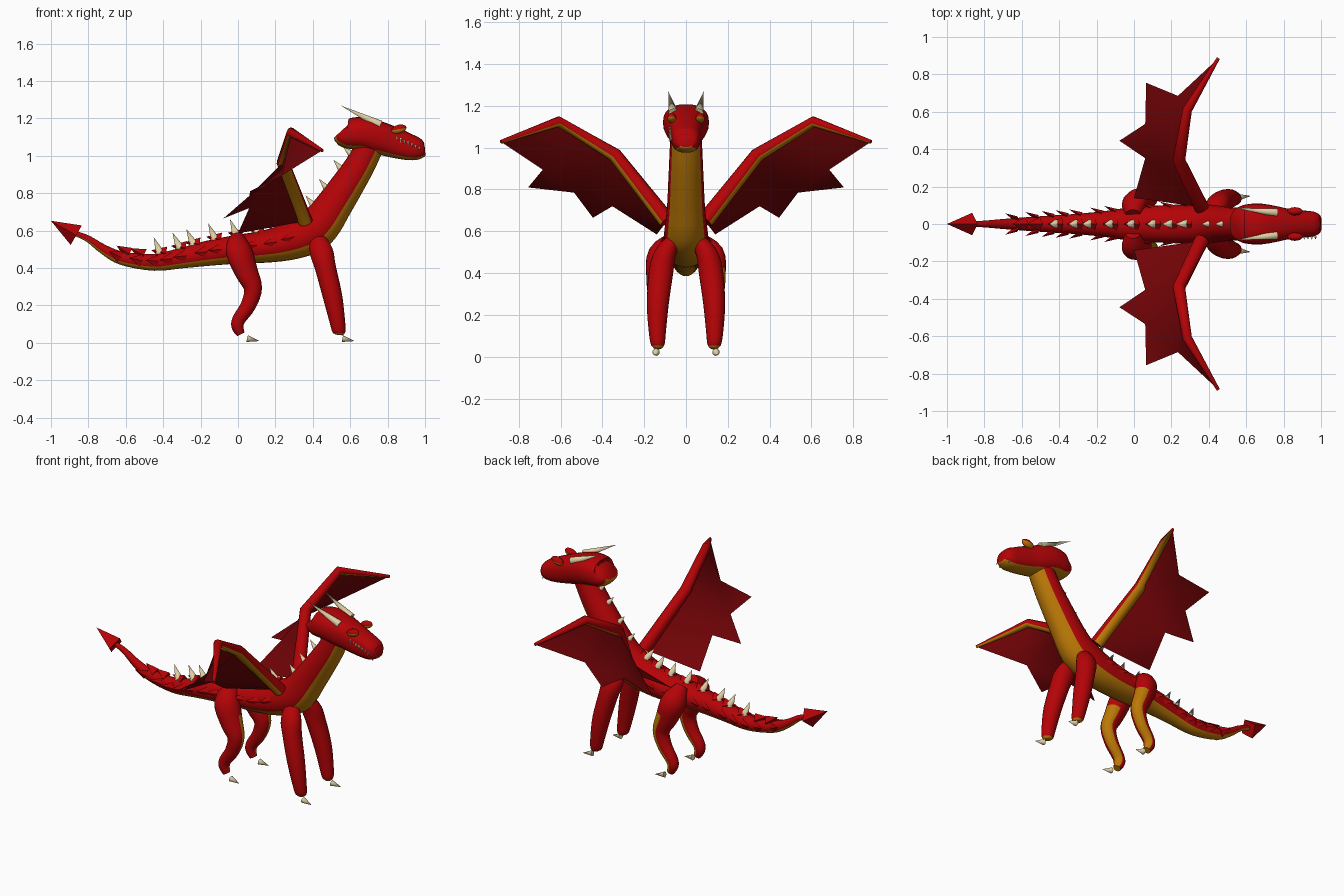
import bpy, bmesh, math
from mathutils import Vector

if "Cube" in bpy.data.objects:
    bpy.data.objects.remove(bpy.data.objects["Cube"])


def material(name, rgb):
    m = bpy.data.materials.new(name)
    m.diffuse_color = (*rgb, 1)
    m.use_nodes = True
    m.node_tree.nodes["Principled BSDF"].inputs["Base Color"].default_value = m.diffuse_color
    return m


RED = material("red scales", (0.46, 0.001, 0.002))
DARK = material("dark red membrane", (0.17, 0.001, 0.002))
GOLD = material("gold belly", (0.5, 0.19, 0.002))
BONE = material("bone", (0.74, 0.62, 0.37))


def finish(name, bm, mats, smooth=True):
    bmesh.ops.recalc_face_normals(bm, faces=bm.faces[:])
    for f in bm.faces:
        f.smooth = smooth
    me = bpy.data.meshes.new(name)
    bm.to_mesh(me)
    bm.free()
    for m in mats:
        me.materials.append(m)
    ob = bpy.data.objects.new(name, me)
    bpy.context.collection.objects.link(ob)
    if smooth:
        bpy.ops.object.select_all(action='DESELECT')
        ob.select_set(True)
        bpy.context.view_layer.objects.active = ob
        bpy.ops.object.shade_smooth_by_angle(angle=math.radians(50))
    return ob


def resample(pts, steps):
    """Catmull-Rom through rows of numbers."""
    pts = [Vector(p) for p in pts]
    out = []
    for i in range(len(pts) - 1):
        p0, p1 = pts[max(i - 1, 0)], pts[i]
        p2, p3 = pts[i + 1], pts[min(i + 2, len(pts) - 1)]
        for k in range(steps):
            t = k / steps
            out.append(0.5 * (2 * p1 + (p2 - p0) * t + (2 * p0 - 5 * p1 + 4 * p2 - p3) * t * t
                              + (3 * p1 - p0 - 3 * p2 + p3) * t ** 3))
    return out + [pts[-1]]


def tube(name, pts, ref, gold=60, steps=4, n=24, power=1.0, gold_below=9, end_gold=False):
    """Tube through rows (x, y, z, depth radius, side radius); gold on the side facing ref."""
    rows = resample(pts, steps)
    bm = bmesh.new()
    rings, frames = [], []

    def bend(v):
        return math.copysign(abs(v) ** power, v)

    for i, r in enumerate(rows):
        c = Vector(r[:3])
        t = (Vector(rows[min(i + 1, len(rows) - 1)][:3]) - Vector(rows[max(i - 1, 0)][:3])).normalized()
        b = Vector(ref)
        b = (b - t * b.dot(t)).normalized()
        s = t.cross(b)
        frames.append((c, t, b, s, r[3], r[4]))
        rings.append([bm.verts.new(c + b * bend(math.cos(a)) * r[3] + s * bend(math.sin(a)) * r[4])
                      for a in (2 * math.pi * k / n for k in range(n))])
    for r0, r1, fr in zip(rings, rings[1:], frames):
        for k in range(n):
            f = bm.faces.new((r0[k], r0[(k + 1) % n], r1[(k + 1) % n], r1[k]))
            angle = 360 * (k + 0.5) / n
            f.material_index = int(min(angle, 360 - angle) < gold and fr[0].z < gold_below)
    bm.faces.new(rings[0])
    bm.faces.new(rings[-1]).material_index = int(end_gold)
    finish(name, bm, [RED, GOLD])
    return frames


def cones(name, items, mat, n=10, smooth=True, flat=1.0):
    """One object holding cones given as (base, tip, radius); flat thins them sideways."""
    bm = bmesh.new()
    for base, tip, r in items:
        base, tip = Vector(base), Vector(tip)
        d = (tip - base).normalized()
        u = d.cross(Vector((0, 1, 0))).normalized()
        v = d.cross(u) * flat
        ring = [bm.verts.new(base + (u * math.cos(a) + v * math.sin(a)) * r)
                for a in (2 * math.pi * k / n for k in range(n))]
        top = bm.verts.new(tip)
        bm.faces.new(ring)
        for k in range(n):
            bm.faces.new((ring[k], ring[(k + 1) % n], top))
    return finish(name, bm, [mat], smooth)


# Body: tail, trunk and neck in one tube
body = tube("body", [
    (-0.87, 0, 0.585, 0.014, 0.014), (-0.80, 0, 0.555, 0.018, 0.018),
    (-0.72, 0, 0.50, 0.026, 0.025), (-0.62, 0, 0.452, 0.036, 0.033),
    (-0.45, 0, 0.43, 0.045, 0.045), (-0.30, 0, 0.453, 0.055, 0.055),
    (-0.15, 0, 0.48, 0.068, 0.07), (0, 0, 0.50, 0.077, 0.092),
    (0.15, 0, 0.515, 0.087, 0.1), (0.28, 0, 0.545, 0.102, 0.105),
    (0.39, 0, 0.59, 0.112, 0.105), (0.45, 0, 0.645, 0.108, 0.098),
    (0.51, 0, 0.73, 0.098, 0.09), (0.58, 0, 0.835, 0.089, 0.085),
    (0.65, 0, 0.945, 0.08, 0.08), (0.71, 0, 1.06, 0.074, 0.075)], (0.6, 0, -0.8), 58)

# Head with gold lower jaw
tube("head", [
    (0.555, 0, 1.135, 0.055, 0.075), (0.58, 0, 1.118, 0.078, 0.1),
    (0.66, 0, 1.12, 0.088, 0.11), (0.74, 0, 1.10, 0.088, 0.1),
    (0.82, 0, 1.075, 0.083, 0.083), (0.90, 0, 1.05, 0.073, 0.073),
    (0.96, 0, 1.035, 0.06, 0.066), (0.99, 0, 1.03, 0.042, 0.052),
    (1.0, 0, 1.03, 0.028, 0.035)], (0, 0, -1), 50, power=0.82)


def frame_at(x):
    return min(body, key=lambda f: abs(f[0].x - x))


# Bone spikes and red scales along the back, red fins on the flanks
spikes, scales, fins = [], [], []
spots = [(-0.42 + 0.104 * i, 0.092, 0.024, -0.025) for i in range(8)]
spots += [(x, 0.058, 0.017, 0.018) for x in (0.48, 0.55, 0.61, 0.665)]
for x, h, r, lean in spots:
    c, t, b, s, rb, rs = frame_at(x)
    p = c - b * rb * 0.95
    spikes.append((p, p - b * h + t * lean, r))
for i in range(10):
    c, t, b, s, rb, rs = frame_at(-0.63 + 0.104 * i)
    p = c - b * rb * 0.9
    scales.append((p + t * 0.03, p - t * 0.045 - b * 0.025, 0.037))
for i in range(11):
    c, t, b, s, rb, rs = frame_at(-0.65 + 0.092 * i)
    for side in (1, -1):
        p = c + s * side * rs * 0.88 - b * rb * 0.15 + t * 0.02
        fins.append((p, p - t * 0.065 + s * side * 0.03 - b * 0.005, 0.034))
cones("back_spikes", spikes, BONE)
cones("back_scales", scales, RED, 4, False)
cones("flank_fins", fins, RED, 4, False, 0.45)

# Tail spade
cones("tail_spade", [((-0.865, 0, 0.575), (-1.0, 0, 0.652), 0.06)], RED, 4, False)

claws, horns, fangs = [], [], []
for side, label in ((1, "left"), (-1, "right")):
    # Legs
    tube(label + "_front_leg", [(x, side * y, z, a, b) for x, y, z, a, b in (
        (0.42, 0.05, 0.57, 0.04, 0.03), (0.445, 0.1, 0.49, 0.062, 0.052),
        (0.468, 0.12, 0.40, 0.056, 0.058), (0.505, 0.135, 0.25, 0.052, 0.052),
        (0.53, 0.137, 0.12, 0.042, 0.041), (0.54, 0.135, 0.06, 0.035, 0.033),
        (0.54, 0.135, 0.042, 0.02, 0.02))], (1, 0, 0), 180, gold_below=0.058, end_gold=True)
    tube(label + "_hind_leg", [(x, side * y, z, a, b) for x, y, z, a, b in (
        (-0.005, 0.05, 0.56, 0.04, 0.04), (0.005, 0.115, 0.49, 0.075, 0.062),
        (0.045, 0.13, 0.38, 0.066, 0.055), (0.08, 0.135, 0.29, 0.05, 0.046),
        (0.055, 0.135, 0.20, 0.042, 0.04), (0.005, 0.135, 0.125, 0.036, 0.035),
        (-0.002, 0.135, 0.085, 0.032, 0.033), (0.015, 0.135, 0.045, 0.022, 0.022))],
        (1, 0.75, 0), 42, gold_below=0.43, end_gold=True)
    for x in (0.05, 0.56):
        claws.append(((x, side * 0.143, 0.022), (x + 0.065, side * 0.15, 0.009), 0.018))

    # Wing arm and membrane
    base, elbow = (0.36, side * 0.09, 0.65), (0.24, side * 0.34, 0.965)
    wrist, tip = (0.285, side * 0.61, 1.125), (0.45, side * 0.885, 1.028)
    tube(label + "_wing_arm", [(*base, 0.04, 0.04), (*elbow, 0.034, 0.034),
                               (*wrist, 0.026, 0.026), (*tip, 0.009, 0.009)], (0.2, 0, -1), 65, 1, 12)
    bm = bmesh.new()
    B, E, W, T = [bm.verts.new(p) for p in (base, elbow, wrist, tip)]
    N1, P1, N2, P2, N3, P3 = [bm.verts.new((x, side * y, z)) for x, y, z in (
        (0.235, 0.685, 0.895), (0.065, 0.755, 0.81), (0.06, 0.535, 0.785),
        (-0.078, 0.445, 0.665), (0.06, 0.352, 0.72), (0.0, 0.14, 0.585))]
    for tri in ((W, T, N1), (W, N1, E), (E, N1, N2), (N1, P1, N2),
                (E, N2, N3), (N2, P2, N3), (E, N3, B), (N3, P3, B)):
        bm.faces.new(tri)
    finish(label + "_wing_membrane", bm, [DARK])

    # Horns and fangs
    horns.append(((0.76, side * 0.06, 1.165), (0.55, side * 0.085, 1.268), 0.024))
    fangs.append(((0.975, side * 0.04, 1.015), (0.985, side * 0.043, 0.98), 0.009))

    # Brow with gold eye beneath
    bm = bmesh.new()
    bmesh.ops.create_uvsphere(bm, u_segments=14, v_segments=8, radius=1)
    for f in bm.faces:
        f.material_index = int(f.calc_center_median().z < 0)
    for v in bm.verts:
        v.co = Vector((0.86 + v.co.x * 0.042, side * (0.068 + v.co.y * 0.022),
                       1.142 + v.co.z * 0.024 + v.co.x * 0.008))
    finish(label + "_brow_and_eye", bm, [RED, GOLD])

# Row of teeth along one lip
for i in range(7):
    x = 0.85 + 0.02 * i
    fangs.append(((x, -0.074 + 0.001 * i, 1.10 - 0.009 * i), (x, -0.083, 1.08 - 0.009 * i), 0.007))
cones("claws", claws, BONE)
cones("horns", horns, BONE)
cones("teeth", fangs, BONE, 6)
